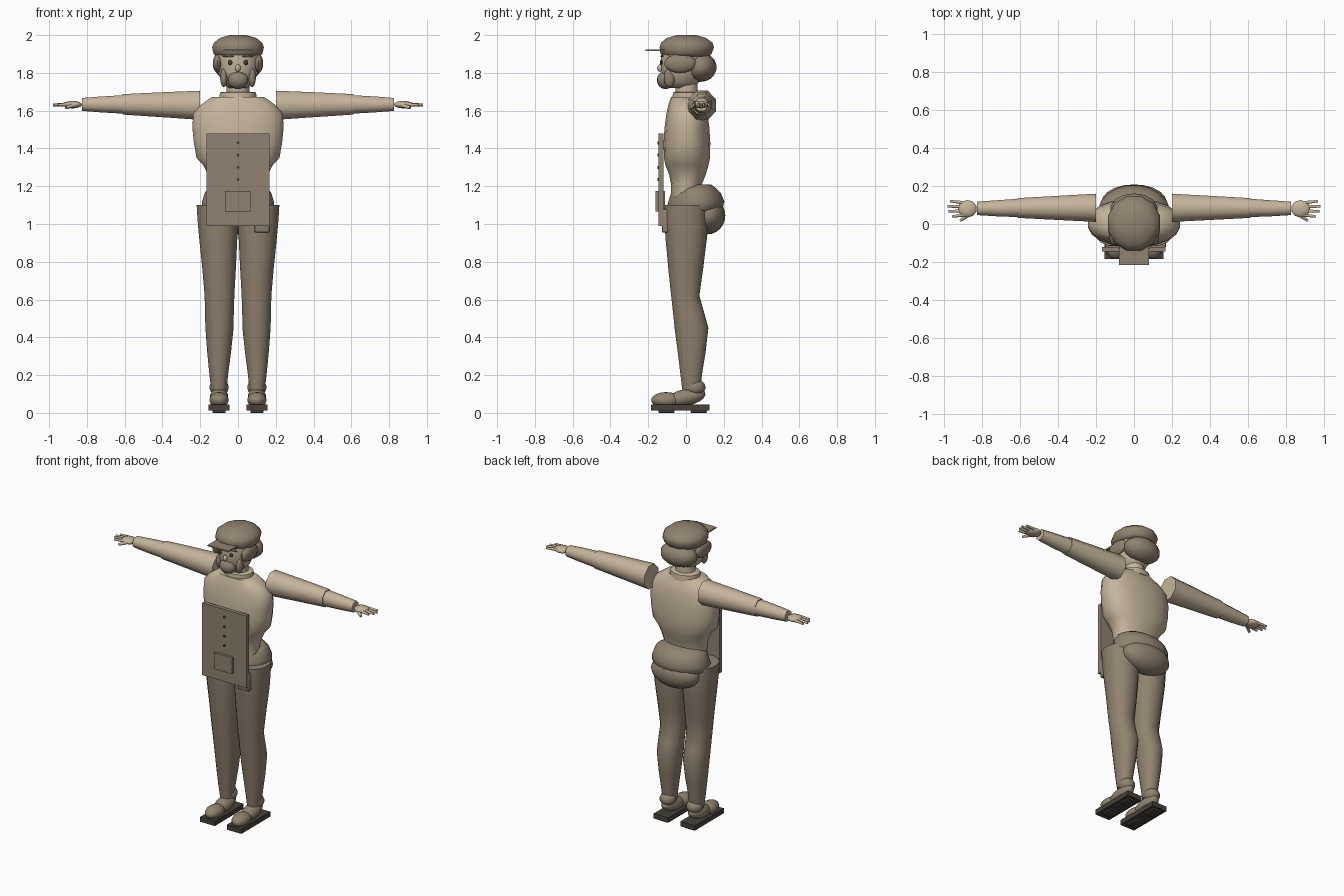
import bpy, bmesh, math
from mathutils import Vector, Matrix


def material(name, rgb):
    m = bpy.data.materials.new(name)
    m.diffuse_color = (*rgb, 1)
    return m


TAN = material("tan", (0.56, 0.46, 0.33))
BROWN = material("brown", (0.28, 0.225, 0.16))
DARK = material("dark brown", (0.065, 0.052, 0.042))


def finish(name, bm, mat, angle=50):
    bmesh.ops.recalc_face_normals(bm, faces=bm.faces[:])
    me = bpy.data.meshes.new(name)
    bm.to_mesh(me)
    bm.free()
    me.materials.append(mat)
    ob = bpy.data.objects.new(name, me)
    bpy.context.collection.objects.link(ob)
    bpy.ops.object.select_all(action='DESELECT')
    ob.select_set(True)
    bpy.context.view_layer.objects.active = ob
    bpy.ops.object.shade_smooth_by_angle(angle=math.radians(angle))
    return ob


def loft(name, rings, mat, axis='z', n=16, power=1.0, side=1):
    """Each ring: position along axis, then low/high extents of both cross axes."""
    bm = bmesh.new()
    loops = []
    for t, a0, a1, b0, b1 in rings:
        loop = []
        for i in range(n):
            w = 2 * math.pi * (i + 0.5) / n
            c, s = math.cos(w), math.sin(w)
            c = math.copysign(abs(c) ** power, c)
            s = math.copysign(abs(s) ** power, s)
            a = (a0 + a1) / 2 + (a1 - a0) / 2 * c
            b = (b0 + b1) / 2 + (b1 - b0) / 2 * s
            p = (a * side, b, t) if axis == 'z' else (t * side, a, b)
            loop.append(bm.verts.new(p))
        loops.append(loop)
    for lo, hi in zip(loops, loops[1:]):
        for i in range(n):
            j = (i + 1) % n
            bm.faces.new((lo[i], lo[j], hi[j], hi[i]))
    bm.faces.new(loops[0])
    bm.faces.new(loops[-1])
    return finish(name, bm, mat)


def ball(name, centre, radii, mat, tilt=0, u=14, v=9):
    bm = bmesh.new()
    bmesh.ops.create_uvsphere(bm, u_segments=u, v_segments=v, radius=1)
    m = Matrix.Translation(centre) @ Matrix.Rotation(tilt, 4, 'X') @ Matrix.Diagonal((*radii, 1))
    bm.transform(m)
    return finish(name, bm, mat)


def box(name, x, y, z, mat, bevel=0):
    bm = bmesh.new()
    bmesh.ops.create_cube(bm, size=1)
    size = [q[1] - q[0] for q in (x, y, z)]
    mid = [(q[1] + q[0]) / 2 for q in (x, y, z)]
    bm.transform(Matrix.Translation(mid) @ Matrix.Diagonal((*size, 1)))
    if bevel:
        bmesh.ops.bevel(bm, geom=bm.edges[:], offset=bevel, segments=2, affect='EDGES', profile=0.5)
    return finish(name, bm, mat, 30)


def rod(name, p, q, r0, r1, mat, n=6):
    p, q = Vector(p), Vector(q)
    d = q - p
    bm = bmesh.new()
    bmesh.ops.create_cone(bm, cap_ends=True, segments=n, radius1=r0, radius2=r1, depth=d.length)
    bm.transform(Matrix.Translation((p + q) / 2) @ d.to_track_quat('Z', 'Y').to_matrix().to_4x4())
    return finish(name, bm, mat, 65)


# Torso, collar and neck
loft("shirt", [
    (1.15, -.145, .145, -.08, .08), (1.21, -.15, .15, -.08, .085),
    (1.26, -.16, .16, -.09, .105), (1.31, -.185, .185, -.11, .12),
    (1.35, -.222, .222, -.118, .128), (1.43, -.236, .236, -.12, .13),
    (1.51, -.244, .244, -.115, .125), (1.585, -.24, .24, -.105, .115),
    (1.63, -.20, .20, -.095, .10), (1.672, -.14, .14, -.08, .075)],
    TAN, n=20, power=0.85)
loft("collar", [(1.655, -.10, .10, -.075, .09), (1.695, -.098, .098, -.07, .085),
                (1.70, -.085, .085, -.06, .075)], TAN)
loft("neck", [(1.66, -.065, .065, -.055, .065), (1.78, -.06, .06, -.06, .06)], TAN)

# Head, hair, beard and face
loft("head", [(1.72, -.05, .05, -.09, .04), (1.75, -.085, .085, -.115, .07),
              (1.80, -.108, .108, -.13, .09), (1.86, -.12, .12, -.135, .10),
              (1.92, -.12, .12, -.13, .10)], TAN)
ball("back_hair", (0, .075, 1.83), (.128, .087, .078), BROWN)
ball("beard", (0, -.108, 1.762), (.056, .047, .048), BROWN)
ball("nose", (0, -.137, 1.825), (.014, .016, .02), TAN, u=8, v=6)
for s in (-1, 1):
    ball("side_hair", (s * .108, -.03, 1.85), (.026, .085, .05), BROWN)
    ball("sideburn", (s * .075, -.088, 1.775), (.02, .03, .05), BROWN)
    ball("eye", (s * .042, -.132, 1.855), (.012, .007, .013), DARK, u=8, v=6)
    ball("eyebrow", (s * .05, -.128, 1.889), (.034, .008, .006), BROWN, u=8, v=6)

# Flat cap with thin brim
loft("cap", [(1.888, -.118, .118, -.125, .125), (1.90, -.134, .134, -.14, .14),
             (1.935, -.142, .142, -.145, .153), (1.96, -.132, .132, -.137, .145),
             (1.985, -.10, .10, -.105, .11), (2.0, -.045, .045, -.05, .055)], BROWN, n=12)
box("cap_brim", (-.078, .078), (-.215, -.11), (1.916, 1.924), BROWN)

# Hips and seat
loft("hips", [(1.06, -.18, .18, -.095, .17), (1.08, -.195, .195, -.105, .195),
              (1.12, -.192, .192, -.095, .205), (1.165, -.178, .178, -.08, .185),
              (1.19, -.16, .16, -.05, .16), (1.208, -.12, .12, 0, .135)], BROWN, n=20)
ball("seat", (0, .112, 1.045), (.172, .096, .10), BROWN, u=20, v=12)

# Apron with pocket, buttons and a side pouch
box("apron", (-.168, .166), (-.145, -.12), (.99, 1.48), BROWN)
box("apron_pocket", (-.068, .067), (-.162, -.11), (1.065, 1.175), BROWN)
for i in range(4):
    z = 1.43 - i * .065
    rod("apron_button", (0, -.14, z), (0, -.152, z), .008, .008, DARK, 8)
box("side_pouch", (.087, .167), (-.128, -.06), (.955, 1.08), BROWN, .008)

# Limbs, repeated on both sides
for s in (-1, 1):
    loft("upper_arm", [(.20, .005, .165, 1.545, 1.712), (.40, .016, .153, 1.56, 1.703),
                       (.612, .028, .14, 1.575, 1.692)], TAN, 'x', 8, side=s)
    loft("forearm", [(.60, .032, .137, 1.58, 1.686), (.72, .037, .128, 1.587, 1.679),
                     (.825, .044, .12, 1.596, 1.67)], TAN, 'x', 8, side=s)
    ball("palm", (s * .875, .08, 1.632), (.052, .047, .02), TAN, u=10, v=7)
    for i in range(4):
        y = .048 + i * .021
        tip = (.955, .975, .98, .965)[i]
        rod("finger", (s * .89, y, 1.634), (s * tip, y + (i - 1.5) * .006, 1.63),
            .011, .007, TAN)
    rod("thumb", (s * .865, .05, 1.63), (s * .912, .018, 1.615), .012, .008, TAN)

    # Trouser leg
    loft("trouser_leg", [
        (.12, .06, .142, -.02, .078), (.20, .052, .152, -.03, .085),
        (.32, .036, .164, -.045, .105), (.45, .022, .174, -.062, .12),
        (.53, .021, .176, -.07, .098), (.62, .018, .178, -.08, .072),
        (.76, .010, .19, -.095, .092), (.92, .002, .207, -.11, .112),
        (1.02, 0, .216, -.117, .115), (1.10, 0, .221, -.115, .11)],
        BROWN, n=16, power=.92, side=s)

    # Shoe: ankle cuff, upper and dark sole
    ball("ankle_cuff", (s * .10, .05, 1.35 / 10), (.052, .053, .045), BROWN)
    ball("shoe_toe", (s * .10, -.105, .068), (.052, .08, .042), BROWN)
    ball("shoe_body", (s * .10, .0, .082), (.05, .105, .045), BROWN, tilt=.2)
    box("shoe_sole", (s * .1 - .055, s * .1 + .055), (-.185, .125), (.012, .045), DARK)
    for y in (-.10, .07):
        box("sole_pad", (s * .1 - .035, s * .1 + .035), (y - .045, y + .04), (0, .014), DARK, .004)
